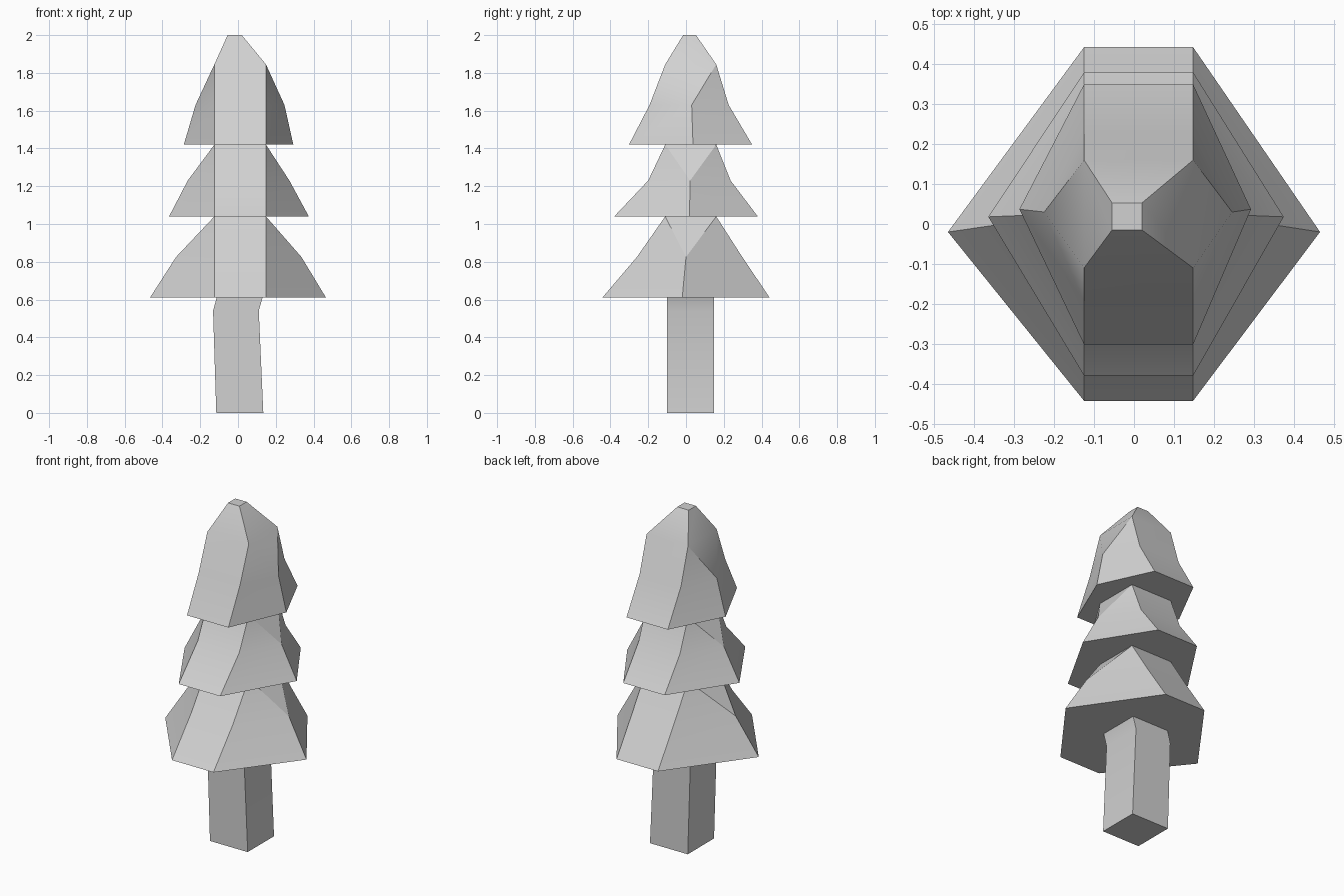
import bpy, bmesh, math

cube = bpy.data.objects.get("Cube")
if cube:
    bpy.data.objects.remove(cube, do_unlink=True)

# Single material
grey = bpy.data.materials.new("plain grey")
grey.use_nodes = True
COLOUR = (0.64, 0.64, 0.64, 1)
grey.diffuse_color = COLOUR
grey.node_tree.nodes["Principled BSDF"].inputs["Base Color"].default_value = COLOUR

LEFT, RIGHT = -0.125, 0.148      # shared width of the front and back panels
CORE_FRONT, CORE_BACK = -0.11, 0.16


def finish(bm, name):
    mesh = bpy.data.meshes.new(name)
    bm.normal_update()
    bm.to_mesh(mesh)
    bm.free()
    mesh.shade_smooth()
    mesh.set_sharp_from_angle(angle=math.radians(30))
    mesh.materials.append(grey)
    obj = bpy.data.objects.new(name, mesh)
    bpy.context.collection.objects.link(obj)


def rect(bm, x0, x1, y0, y1, z):
    return [bm.verts.new((x, y, z)) for x, y in ((x0, y0), (x1, y0), (x1, y1), (x0, y1))]


def hexagon(bm, z, front, back, tip_left, tip_right, tip_y):
    points = ((LEFT, front), (RIGHT, front), (tip_right, tip_y),
              (RIGHT, back), (LEFT, back), (tip_left, tip_y))
    return [bm.verts.new((x, y, z)) for x, y in points]


def bridge(bm, low, high):
    n = len(low)
    for i in range(n):
        j = (i + 1) % n
        bm.faces.new((low[i], low[j], high[j], high[i]))


def tier(name, skirt, middle, top_z, cap=False):
    bm = bmesh.new()
    low, mid = hexagon(bm, *skirt), hexagon(bm, *middle)
    top = rect(bm, LEFT, RIGHT, CORE_FRONT, CORE_BACK, top_z)
    bm.faces.new(low[::-1])
    bridge(bm, low, mid)
    # Each half: one panel, then three triangles closing the pointed side
    for s in (0, 1):
        a, b, tip, c = (mid[(3 * s + k) % 6] for k in range(4))
        t0, t1, t2 = (top[(2 * s + k) % 4] for k in range(3))
        bm.faces.new((a, b, t1, t0))
        bm.faces.new((b, tip, t1))
        bm.faces.new((tip, t2, t1))
        bm.faces.new((tip, c, t2))
    if cap:
        peak = rect(bm, -0.055, 0.02, -0.015, 0.053, 2.0)
        bridge(bm, top, peak)
        bm.faces.new(peak)
    finish(bm, name)


# Foliage: z, front y, back y, left tip x, right tip x, tip y
tier("lower_foliage", (0.61, -0.443, 0.443, -0.466, 0.466, -0.02),
     (0.825, -0.26, 0.298, -0.328, 0.336, 0.0), 1.04)
tier("middle_foliage", (1.04, -0.38, 0.38, -0.365, 0.375, 0.018),
     (1.23, -0.2, 0.236, -0.266, 0.272, 0.022), 1.42)
tier("upper_foliage", (1.42, -0.302, 0.35, -0.287, 0.293, 0.037),
     (1.63, -0.193, 0.226, -0.225, 0.246, 0.03), 1.845, cap=True)

# Slightly bent trunk
bm = bmesh.new()
rings = [rect(bm, x0, x1, -0.1, 0.148, z) for x0, x1, z in
         ((-0.115, 0.134, 0), (-0.132, 0.11, 0.54), (-0.113, 0.13, 0.61))]
bm.faces.new(rings[0][::-1])
for low, high in zip(rings, rings[1:]):
    bridge(bm, low, high)
finish(bm, "trunk")
